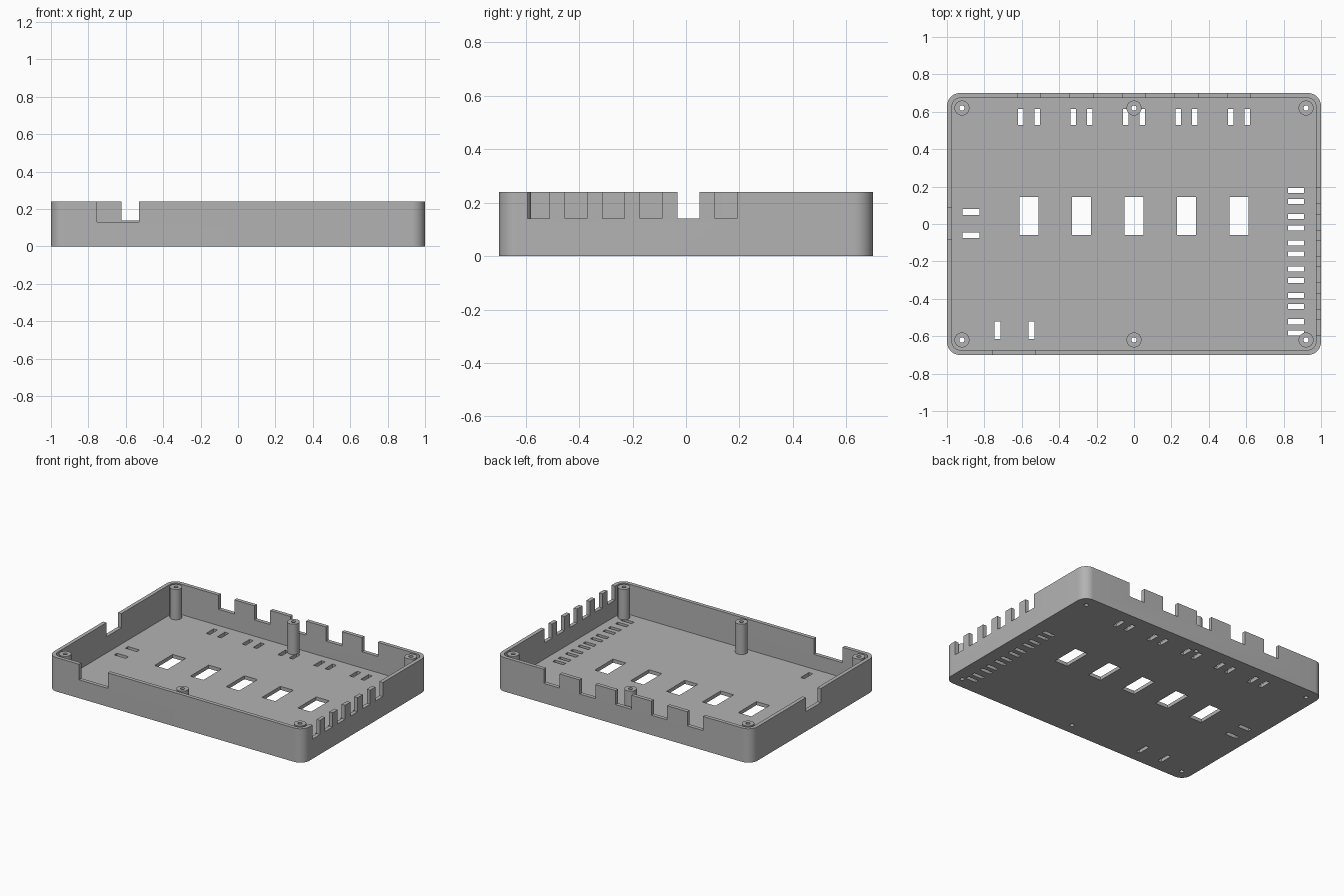
import bpy
import bmesh
from math import cos, sin, pi

cube = bpy.data.objects.get("Cube")
if cube:
    bpy.data.objects.remove(cube, do_unlink=True)

HX, HY, HEIGHT = 1.0, 0.70, 0.24
WALL, FLOOR, RADIUS = 0.027, 0.025, 0.07
SILL = 0.14

grey = bpy.data.materials.new("grey plastic")
grey.use_nodes = True
tone = (0.45, 0.45, 0.45, 1)
grey.diffuse_color = tone
grey.node_tree.nodes["Principled BSDF"].inputs["Base Color"].default_value = tone


def new_object(name, bm):
    bmesh.ops.recalc_face_normals(bm, faces=bm.faces)
    mesh = bpy.data.meshes.new(name)
    bm.to_mesh(mesh)
    bm.free()
    mesh.materials.append(grey)
    ob = bpy.data.objects.new(name, mesh)
    bpy.context.collection.objects.link(ob)
    return ob


def prism(bm, outline, z0, z1):
    low = [bm.verts.new((x, y, z0)) for x, y in outline]
    high = [bm.verts.new((x, y, z1)) for x, y in outline]
    bm.faces.new(low)
    bm.faces.new(high)
    n = len(outline)
    for i in range(n):
        j = (i + 1) % n
        bm.faces.new((low[i], low[j], high[j], high[i]))


def circle(cx, cy, r, n=32):
    return [(cx + r * cos(2 * pi * i / n), cy + r * sin(2 * pi * i / n)) for i in range(n)]


def rounded(hx, hy, r, steps=10):
    pts = []
    for k, (sx, sy) in enumerate(((1, 1), (-1, 1), (-1, -1), (1, -1))):
        for i in range(steps + 1):
            a = (k + i / steps) * pi / 2
            pts.append((sx * (hx - r) + r * cos(a), sy * (hy - r) + r * sin(a)))
    return pts


def box(bm, cx, cy, w, d, z0, z1):
    x, y = w / 2, d / 2
    prism(bm, [(cx - x, cy - y), (cx + x, cy - y), (cx + x, cy + y), (cx - x, cy + y)], z0, z1)


def cut(ob, bm):
    cutter = new_object("cutter", bm)
    cutter.hide_render = True
    mod = ob.modifiers.new("cut", "BOOLEAN")
    mod.operation, mod.solver, mod.object = "DIFFERENCE", "EXACT", cutter
    bpy.context.view_layer.objects.active = ob
    bpy.ops.object.modifier_apply(modifier=mod.name)
    bpy.data.objects.remove(cutter, do_unlink=True)


def smooth(ob):
    bpy.ops.object.select_all(action="DESELECT")
    ob.select_set(True)
    bpy.context.view_layer.objects.active = ob
    bpy.ops.object.shade_smooth_by_angle()


# Open tray with rounded corners
bm = bmesh.new()
prism(bm, rounded(HX, HY, RADIUS), 0, HEIGHT)
tray = new_object("tray", bm)
bm = bmesh.new()
prism(bm, rounded(HX - WALL, HY - WALL, RADIUS - WALL), FLOOR, HEIGHT + 0.1)
cut(tray, bm)

back_ports = [0.281 * i for i in range(-2, 3)]
right_ports = [0.15 - 0.1405 * i for i in range(6)]
posts = [(x, y) for x in (-0.92, 0, 0.92) for y in (-0.62, 0.62)]

# Notches in the rim
bm = bmesh.new()
for x in back_ports:
    box(bm, x, HY, 0.123, 0.1, SILL, 0.4)
for y in right_ports:
    box(bm, HX, y, 0.1, 0.083, SILL, 0.4)
box(bm, -HX, 0.003, 0.1, 0.166, SILL, 0.4)
box(bm, -0.642, -HY, 0.225, 0.1, 0.13, 0.4)
cut(tray, bm)

# Windows, tie slots and screw holes in the floor
bm = bmesh.new()
for x in back_ports:
    box(bm, x, 0.043, 0.102, 0.204, -0.1, 0.1)
    for s in (-1, 1):
        box(bm, x + s * 0.044, 0.572, 0.03, 0.085, -0.1, 0.1)
for y in right_ports:
    for s in (-1, 1):
        box(bm, 0.867, y + s * 0.03, 0.085, 0.027, -0.1, 0.1)
for s in (-1, 1):
    box(bm, -0.872, 0.002 + s * 0.062, 0.09, 0.03, -0.1, 0.1)
    box(bm, -0.639 + s * 0.091, -0.567, 0.03, 0.094, -0.1, 0.1)
for x, y in posts:
    prism(bm, circle(x, y, 0.014, 20), -0.1, 0.1)
cut(tray, bm)
smooth(tray)

# Hollow screw posts
for i, (x, y) in enumerate(posts):
    bm = bmesh.new()
    prism(bm, circle(x, y, 0.04), FLOOR, HEIGHT)
    post = new_object(f"screw_post_{i + 1}", bm)
    bm = bmesh.new()
    prism(bm, circle(x, y, 0.014, 20), -0.1, 0.4)
    cut(post, bm)
    smooth(post)
